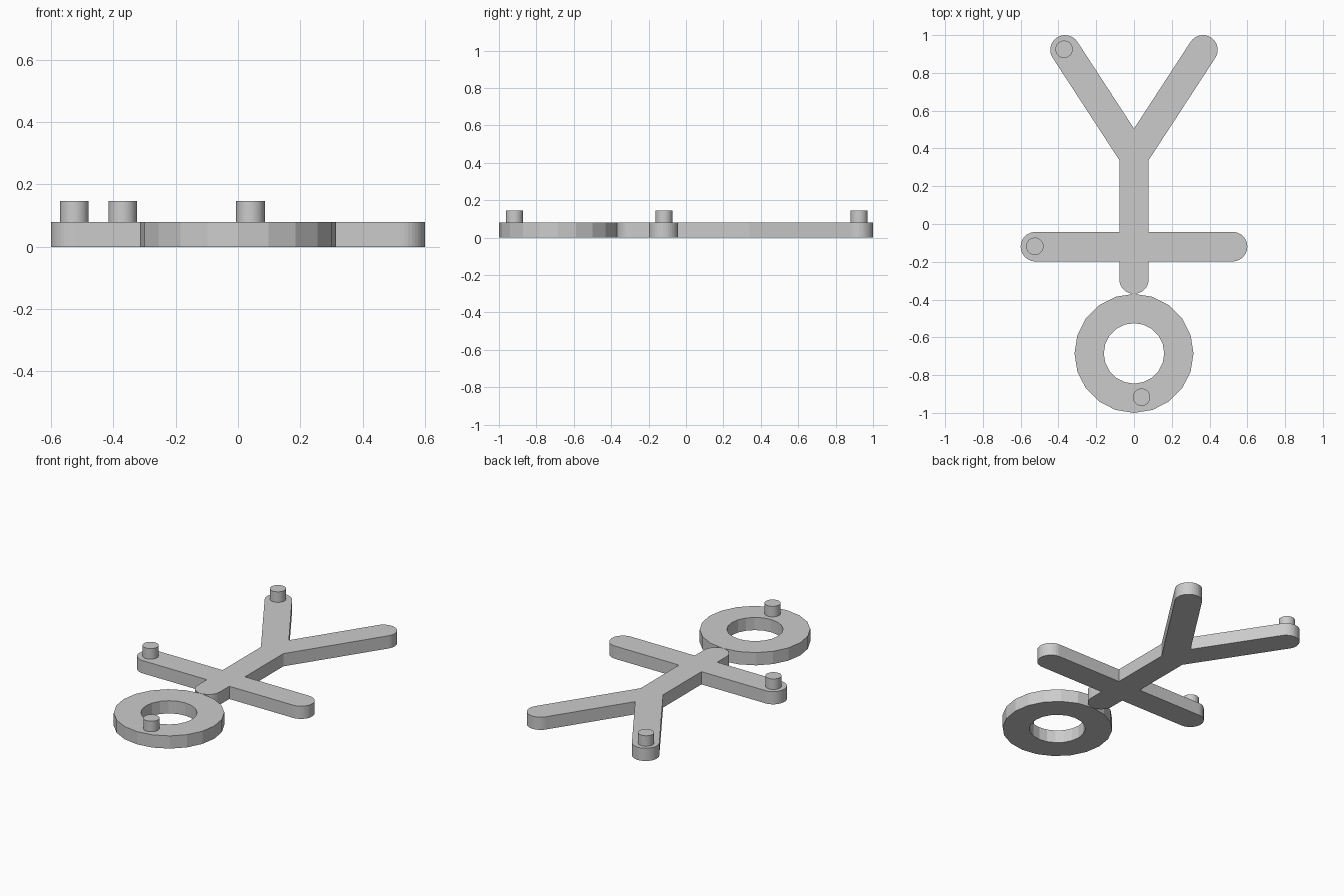
import bpy, bmesh, math
from mathutils import Vector

cube = bpy.data.objects.get("Cube")
if cube:
    bpy.data.objects.remove(cube, do_unlink=True)

THICK = 0.08      # plate thickness
R = 0.078         # half width of every limb

grey = bpy.data.materials.new("light_grey")
grey.use_nodes = True
grey.diffuse_color = (0.6, 0.6, 0.6, 1)
grey.node_tree.nodes["Principled BSDF"].inputs["Base Color"].default_value = grey.diffuse_color


def finish(name, bm):
    bmesh.ops.recalc_face_normals(bm, faces=bm.faces)
    mesh = bpy.data.meshes.new(name)
    bm.to_mesh(mesh)
    bm.free()
    mesh.materials.append(grey)
    obj = bpy.data.objects.new(name, mesh)
    bpy.context.collection.objects.link(obj)
    return obj


def arc(cx, cy, r, start, end, steps):
    """Points along a circle arc, angles in degrees."""
    angles = [math.radians(start + (end - start) * i / steps) for i in range(steps + 1)]
    return [(cx + r * math.cos(a), cy + r * math.sin(a)) for a in angles]


def extrude_up(bm, faces, height):
    new = bmesh.ops.extrude_face_region(bm, geom=faces)["geom"]
    verts = [v for v in new if isinstance(v, bmesh.types.BMVert)]
    bmesh.ops.translate(bm, verts=verts, vec=(0, 0, height))


# Body: half outline from the neck to the crotch, mirrored and extruded
foot = Vector((0.365, 0.922))
lean = 33.1                                  # leg angle from straight ahead
slant = R / math.sin(math.radians(lean))
slope = 1 / math.tan(math.radians(lean))
hip = foot.y - foot.x * slope                # where the leg centre lines meet
arm_y = -0.12
half = arc(0, -0.292, R, -90, 0, 10)
half += [(R, arm_y - R)]
half += arc(0.6 - R, arm_y, R, -90, 90, 20)
half += [(R, arm_y + R), (R, hip + R * slope - slant)]
half += arc(foot.x, foot.y, R, -lean, 180 - lean, 20)
half += [(0, hip + slant)]
outline = half + [(-x, y) for x, y in reversed(half[1:-1])]
bm = bmesh.new()
face = bm.faces.new([bm.verts.new((x, y, 0)) for x, y in outline])
extrude_up(bm, [face], THICK)
finish("body_with_arms_and_legs", bm)

# Head: a flat faceted ring
SIDES = 20
bm = bmesh.new()
loops = [[bm.verts.new((x, y, 0)) for x, y in arc(0, -0.685, r, 90, 450, SIDES)[:-1]]
         for r in (0.315, 0.16)]
outer, inner = loops
faces = [bm.faces.new((outer[i], outer[(i + 1) % SIDES], inner[(i + 1) % SIDES], inner[i]))
         for i in range(SIDES)]
extrude_up(bm, faces, THICK)
finish("head_ring", bm)

# Pegs standing on one hand, one foot and the head
for name, x, y in (("hand_peg", -0.525, -0.118), ("foot_peg", -0.37, 0.925),
                   ("head_peg", 0.04, -0.917)):
    bm = bmesh.new()
    bmesh.ops.create_cone(bm, cap_ends=True, segments=32, radius1=0.046, radius2=0.046,
                          depth=0.067)
    bmesh.ops.translate(bm, verts=bm.verts, vec=(x, y, THICK + 0.0325))
    peg = finish(name, bm)
    bpy.ops.object.select_all(action='DESELECT')
    peg.select_set(True)
    bpy.context.view_layer.objects.active = peg
    bpy.ops.object.shade_smooth_by_angle()
